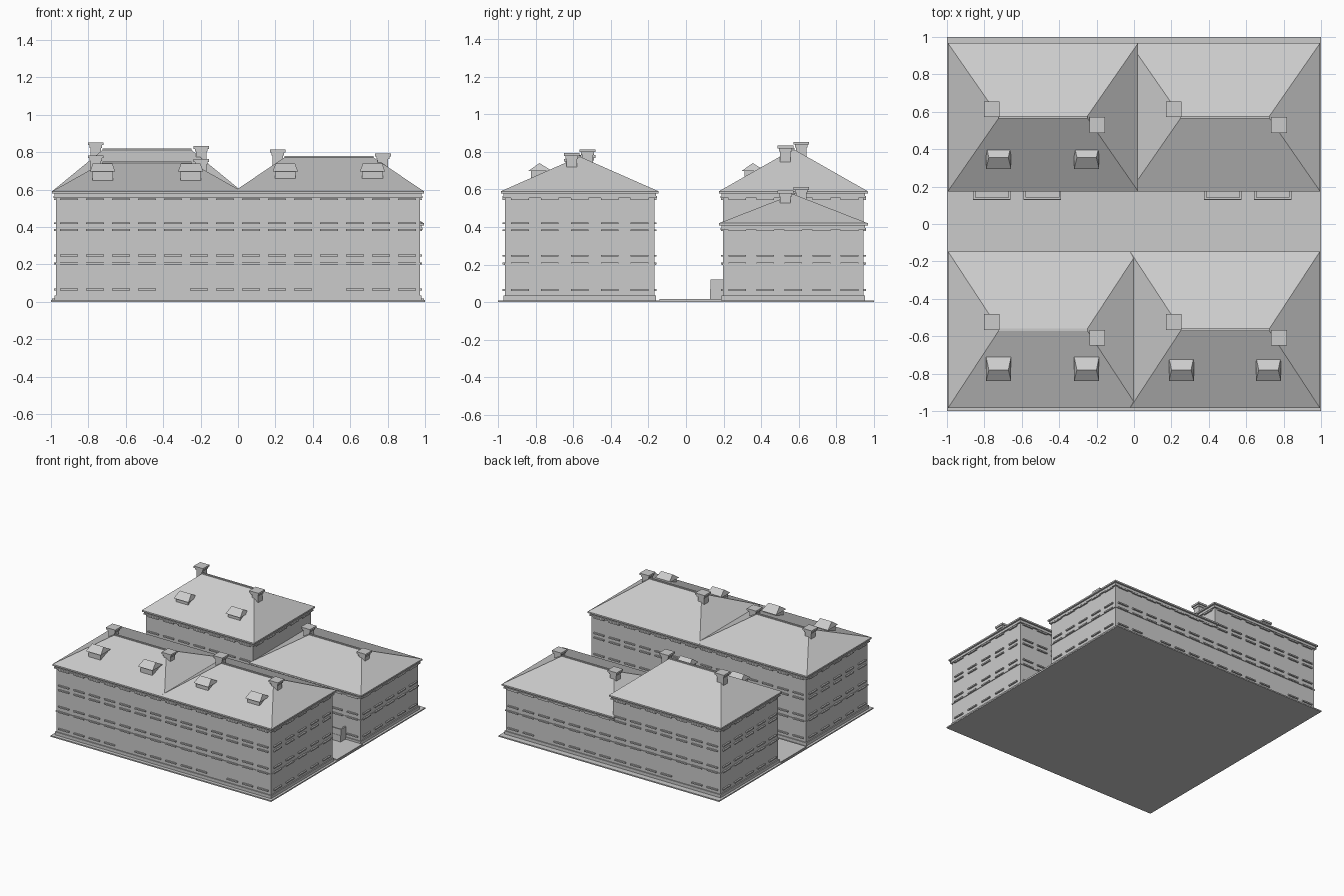
import bpy, bmesh

cube = bpy.data.objects.get("Cube")
if cube:
    bpy.data.objects.remove(cube, do_unlink=True)

GREY = (0.6, 0.6, 0.6, 1.0)
stone = bpy.data.materials.new("plain grey")
stone.use_nodes = True
stone.diffuse_color = GREY
stone.node_tree.nodes["Principled BSDF"].inputs["Base Color"].default_value = GREY


def finish(name, bm):
    """Turn a bmesh into a flat-shaded object."""
    bmesh.ops.recalc_face_normals(bm, faces=bm.faces)
    mesh = bpy.data.meshes.new(name)
    bm.to_mesh(mesh)
    bm.free()
    mesh.materials.append(stone)
    obj = bpy.data.objects.new(name, mesh)
    bpy.context.collection.objects.link(obj)
    return obj


def add_box(bm, x0, x1, y0, y1, z0, z1):
    verts = bmesh.ops.create_cube(bm, size=1)["verts"]
    for v in verts:
        v.co = (x0 if v.co.x < 0 else x1,
                y0 if v.co.y < 0 else y1,
                z0 if v.co.z < 0 else z1)


def boxes(name, items):
    bm = bmesh.new()
    for item in items:
        add_box(bm, *item)
    return finish(name, bm)


def hip_roof(name, x0, x1, y0, y1, z0, rx0, rx1, ry, rz):
    """Four slopes rising from a rectangle to a ridge along x."""
    bm = bmesh.new()
    a, b, c, d = [bm.verts.new((x, y, z0)) for x, y in
                  ((x0, y0), (x1, y0), (x1, y1), (x0, y1))]
    e, f = bm.verts.new((rx0, ry, rz)), bm.verts.new((rx1, ry, rz))
    for face in ((a, b, f, e), (b, c, f), (c, d, e, f), (d, a, e), (d, c, b, a)):
        bm.faces.new(face)
    return finish(name, bm)


def grown(rect, g):
    x0, x1, y0, y1 = rect
    return (x0 - g, x1 + g, y0 - g, y1 + g)


def window_trim(name, rect, levels, door_bay):
    """Sills and lintels repeated along all four walls."""
    x0, x1, y0, y1 = rect
    out, half = 0.012, 0.047
    items = []
    for z in levels:
        ground = z < 0.1
        for count, start, end, along_x in ((7, x0, x1, True), (5, y0, y1, False)):
            step = (end - start) / count
            for i in range(count):
                if ground and along_x and i == door_bay:
                    continue
                m = start + step * (i + 0.5)
                for wall in ((y0, y1) if along_x else (x0, x1)):
                    span = (m - half, m + half)
                    deep = (wall - out, wall + out)
                    pair = span + deep if along_x else deep + span
                    items.append(pair + (z - 0.005, z + 0.005))
    return boxes(name, items)


def chimney(name, x, y, top):
    def ring(r, z0, z1):
        return (x - r, x + r, y - r, y + r, z0, z1)
    boxes(name, [ring(0.028, top - 0.14, top - 0.015),
                 ring(0.034, top - 0.03, top - 0.015),
                 ring(0.042, top - 0.015, top)])


def dormer(name, x, y, z):
    boxes(name + "_body", [(x - 0.055, x + 0.055, y - 0.045, y + 0.06, z, 0.70)])
    hip_roof(name + "_roof", x - 0.067, x + 0.067, y - 0.06, y + 0.07, 0.697,
             x - 0.052, x + 0.052, y, 0.74)


# Ground slab and courtyard paving
boxes("ground_slab", [(-1, 1, -1, 1, 0, 0.01)])
boxes("courtyard_paving", [(-0.995, 0.995, -0.14, 0.19, 0.005, 0.018)])

SILLS = [0.065, 0.205, 0.247, 0.383, 0.42, 0.548]
WEST, EAST = (-0.973, 0.0), (0.0, 0.973)
FRONT, BACK = (-0.963, -0.168), (0.197, 0.945)

# name, wall x, wall y, eave height, ridge height, door bay
BLOCKS = [
    ("front_right_block", WEST, FRONT, 0.59, 0.745, 4),
    ("front_left_block", EAST, FRONT, 0.59, 0.775, 3),
    ("back_right_block", WEST, BACK, 0.59, 0.815, 2),
    ("back_left_block", EAST, BACK, 0.42, 0.575, 4),
]

for name, xs, ys, eave, ridge, door in BLOCKS:
    rect = xs + ys
    boxes(name + "_walls", [rect + (0.005, eave)])
    boxes(name + "_plinth", [grown(rect, 0.008) + (0.005, 0.035)])
    boxes(name + "_string_course", [grown(rect, 0.005) + (0.199, 0.207)])
    boxes(name + "_cornice", [grown(rect, 0.013) + (eave - 0.035, eave - 0.024),
                              grown(rect, 0.008) + (eave - 0.024, eave - 0.012),
                              grown(rect, 0.022) + (eave - 0.012, eave)])
    window_trim(name + "_window_trim", rect,
                [z for z in SILLS if z < eave - 0.03], door)

    # Hipped roof with a narrow ridge cap
    x0, x1, y0, y1 = grown(rect, 0.022)
    x0, x1 = max(x0, -0.997), min(x1, 0.997)
    ry = (y0 + y1) / 2
    hip_roof(name + "_roof", x0, x1, y0, y1, eave, x0 + 0.275, x1 - 0.275, ry, ridge)
    boxes(name + "_ridge_cap", [(x0 + 0.27, x1 - 0.27, ry - 0.007, ry + 0.007,
                                 ridge - 0.01, ridge + 0.005)])

    # Pair of chimneys, on opposite sides of the ridge
    west_x, east_x = (-0.76, -0.197) if xs is WEST else (0.212, 0.775)
    chimney(name + "_west_chimney", west_x, ry + 0.042, ridge + 0.038)
    chimney(name + "_east_chimney", east_x, ry - 0.042, ridge + 0.018)

    # Dormers on the front slope of the tall roofs
    if eave > 0.5:
        dormer_xs = (-0.724, -0.253) if xs is WEST else (0.253, 0.719)
        dy = -0.78 if ys is FRONT else 0.355
        for side, dx in zip(("west", "east"), dormer_xs):
            dormer(name + "_" + side + "_dormer", dx, dy, 0.635)

# Courtyard entrance porches with low parapets
for i, px in enumerate((-0.76, -0.49, 0.475, 0.742)):
    w = 0.1
    boxes("porch_%d" % (i + 1), [
        (px - w, px + w, 0.128, 0.2, 0.01, 0.07),
        (px - w, px + w, 0.13, 0.142, 0.07, 0.12),
        (px - w, px - w + 0.012, 0.142, 0.2, 0.07, 0.12),
        (px + w - 0.012, px + w, 0.142, 0.2, 0.07, 0.12)])
